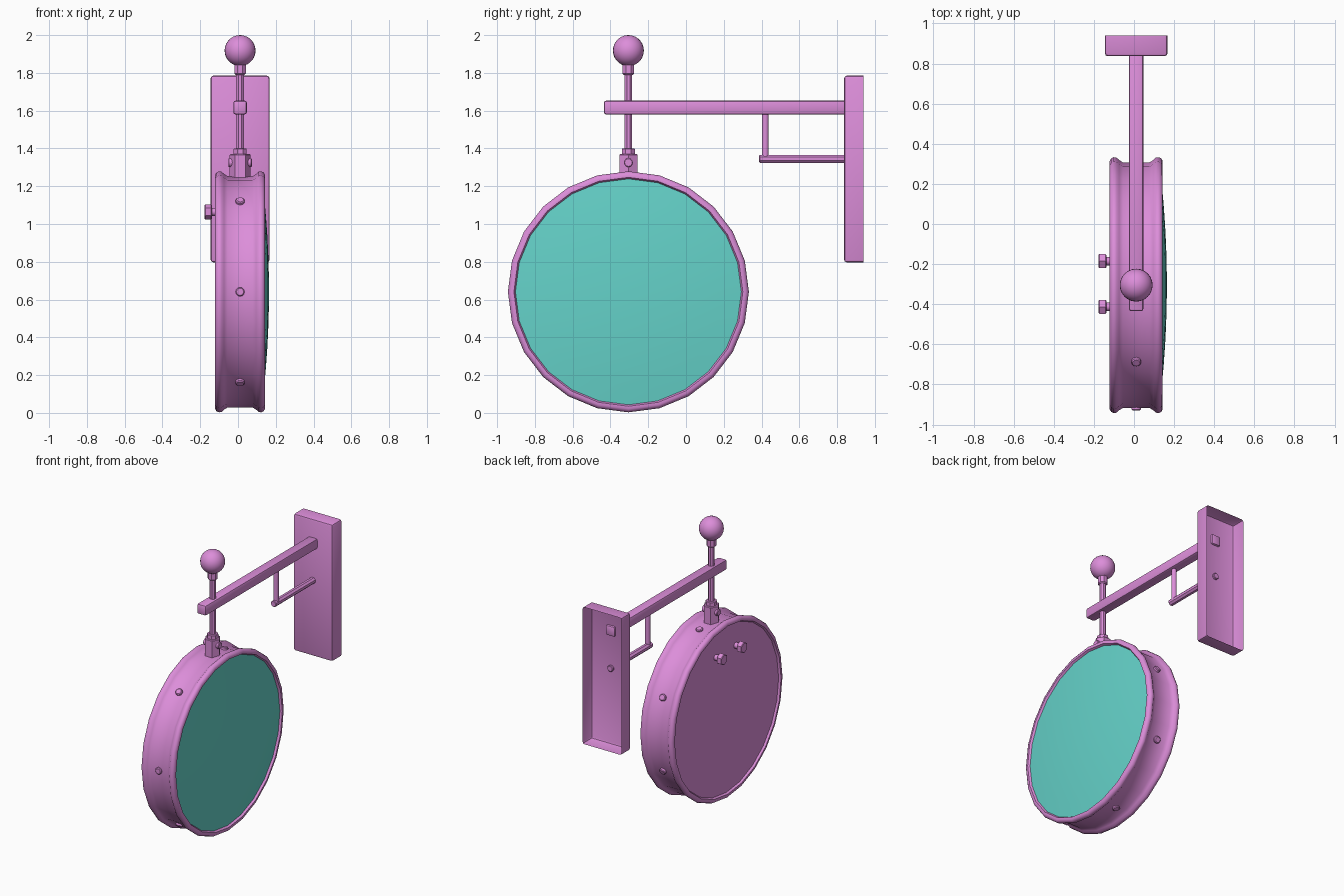
import bpy, bmesh, math
from mathutils import Vector, Matrix

if "Cube" in bpy.data.objects:
    bpy.data.objects.remove(bpy.data.objects["Cube"])

CX, CY, CZ = 0.011, -0.305, 0.641   # centre of the round sign
SIDES = 24


def material(name, rgb):
    m = bpy.data.materials.new(name)
    m.diffuse_color = (*rgb, 1)
    m.use_nodes = True
    m.node_tree.nodes["Principled BSDF"].inputs["Base Color"].default_value = m.diffuse_color
    return m


PINK = material("pink metal", (0.72, 0.27, 0.70))
TEAL = material("teal face", (0.13, 0.65, 0.59))


def finish(bm, name, mat, angle=35):
    me = bpy.data.meshes.new(name)
    bmesh.ops.recalc_face_normals(bm, faces=bm.faces)
    bm.to_mesh(me)
    bm.free()
    ob = bpy.data.objects.new(name, me)
    bpy.context.collection.objects.link(ob)
    me.materials.append(mat)
    bpy.ops.object.select_all(action='DESELECT')
    ob.select_set(True)
    bpy.context.view_layer.objects.active = ob
    bpy.ops.object.shade_smooth_by_angle(angle=math.radians(angle))
    return ob


def rod(name, a, b, r, sides=12, bevel=0.0, turn=0.0):
    """Prism from a to b, with optional bevelled edges."""
    a, b = Vector(a), Vector(b)
    bm = bmesh.new()
    bmesh.ops.create_cone(bm, cap_ends=True, segments=sides, radius1=r, radius2=r,
                          depth=(b - a).length)
    rot = (b - a).to_track_quat('Z', 'Y').to_matrix().to_4x4()
    if bevel:
        rims = [e for e in bm.edges if any(len(f.verts) == sides for f in e.link_faces)]
        bmesh.ops.bevel(bm, geom=rims, offset=bevel, segments=1, affect='EDGES')
    bm.transform(Matrix.Translation((a + b) / 2) @ rot @ Matrix.Rotation(turn, 4, 'Z'))
    return finish(bm, name, PINK)


def box(name, lo, hi, bevel, open_back=False):
    lo, hi = Vector(lo), Vector(hi)
    bm = bmesh.new()
    bmesh.ops.create_cube(bm, size=1)
    bm.transform(Matrix.Translation((lo + hi) / 2) @ Matrix.Diagonal((*(hi - lo), 1)))
    edges = list(bm.edges)
    if open_back:
        back = [f for f in bm.faces if f.calc_center_median().y > hi.y - 1e-4]
        edges = [e for e in bm.edges if not any(f in back for f in e.link_faces)]
        bmesh.ops.delete(bm, geom=back, context='FACES_ONLY')
    bmesh.ops.bevel(bm, geom=edges, offset=bevel, segments=2, profile=0.5, affect='EDGES')
    return finish(bm, name, PINK, 40)


def lathe(name, profile, mat):
    """Spin (x, radius) points around the sign's horizontal axis."""
    bm = bmesh.new()
    rings = []
    for x, r in profile:
        n = 1 if r == 0 else SIDES
        rings.append([bm.verts.new((CX + x, CY + r * math.sin(math.tau * i / SIDES),
                                    CZ + r * math.cos(math.tau * i / SIDES))) for i in range(n)])
    for p, q in zip(rings, rings[1:]):
        for i in range(SIDES):
            j = (i + 1) % SIDES
            if len(p) == 1:
                bm.faces.new((p[0], q[i], q[j]))
            elif len(q) == 1:
                bm.faces.new((p[i], q[0], p[j]))
            else:
                bm.faces.new((p[i], q[i], q[j], p[j]))
    return finish(bm, name, mat)


# Drum with a rounded flange on each side and a flat back
flange = [(0.066, 0.612), (0.085, 0.624), (0.098, 0.636), (0.112, 0.638),
          (0.125, 0.632), (0.132, 0.62), (0.132, 0.606), (0.118, 0.598)]
lathe("drum_case", [(-0.118, 0)] + [(-x, r) for x, r in reversed(flange)] + flange, PINK)

# Gently domed face
lathe("domed_face", [(0.153 - 0.1 * r * r, r) for r in (0.602, 0.5, 0.4, 0.3, 0.2, 0.1, 0)], TEAL)

# Rivets around the drum
for k in range(7):
    a = math.pi + math.tau * k / 7
    d = Vector((0, math.cos(a), math.sin(a)))
    c = Vector((CX, CY, CZ))
    rod(f"rivet_{k + 1}", c + d * 0.59, c + d * 0.624, 0.024, 12, 0.005)

# Two bolts on the back of the drum
for k, y in enumerate((-0.185, -0.413)):
    rod(f"back_bolt_shank_{k + 1}", (-0.10, y, 1.064), (-0.145, y, 1.064), 0.021)
    rod(f"back_bolt_head_{k + 1}", (-0.138, y, 1.064), (-0.177, y, 1.064), 0.04, 6, 0.004)

# Hanger: hex boss, cross pin, collars, pole and ball
rod("hex_boss", (CX, CY, 1.235), (CX, CY, 1.37), 0.055, 6, 0.004, math.pi / 2)
rod("cross_pin", (CX - 0.062, CY, 1.325), (CX + 0.062, CY, 1.325), 0.024, 12, 0.004)
rod("lower_collar", (CX, CY, 1.36), (CX, CY, 1.40), 0.038, 8, 0.004, math.pi / 8)
rod("pole", (CX, CY, 1.38), (CX, CY, 1.86), 0.022, 8, 0, math.pi / 8)
rod("upper_collar", (CX, CY, 1.79), (CX, CY, 1.85), 0.033, 8, 0.006, math.pi / 8)
bm = bmesh.new()
bmesh.ops.create_uvsphere(bm, u_segments=24, v_segments=14, radius=0.082)
bm.transform(Matrix.Translation((CX, CY, 1.918)))
finish(bm, "ball_finial", PINK)

# Arm, wall plate (hollow at the back) and brace
box("arm", (CX - 0.036, -0.435, 1.58), (CX + 0.036, 0.852, 1.653), 0.012)
box("wall_plate", (CX - 0.156, 0.837, 0.797), (CX + 0.156, 0.94, 1.785), 0.014, True)
rod("brace_upright", (CX, 0.42, 1.345), (CX, 0.42, 1.59), 0.018)
rod("brace_bar", (CX, 0.387, 1.345), (CX, 0.852, 1.345), 0.023, 8, 0.004, math.pi / 8)
